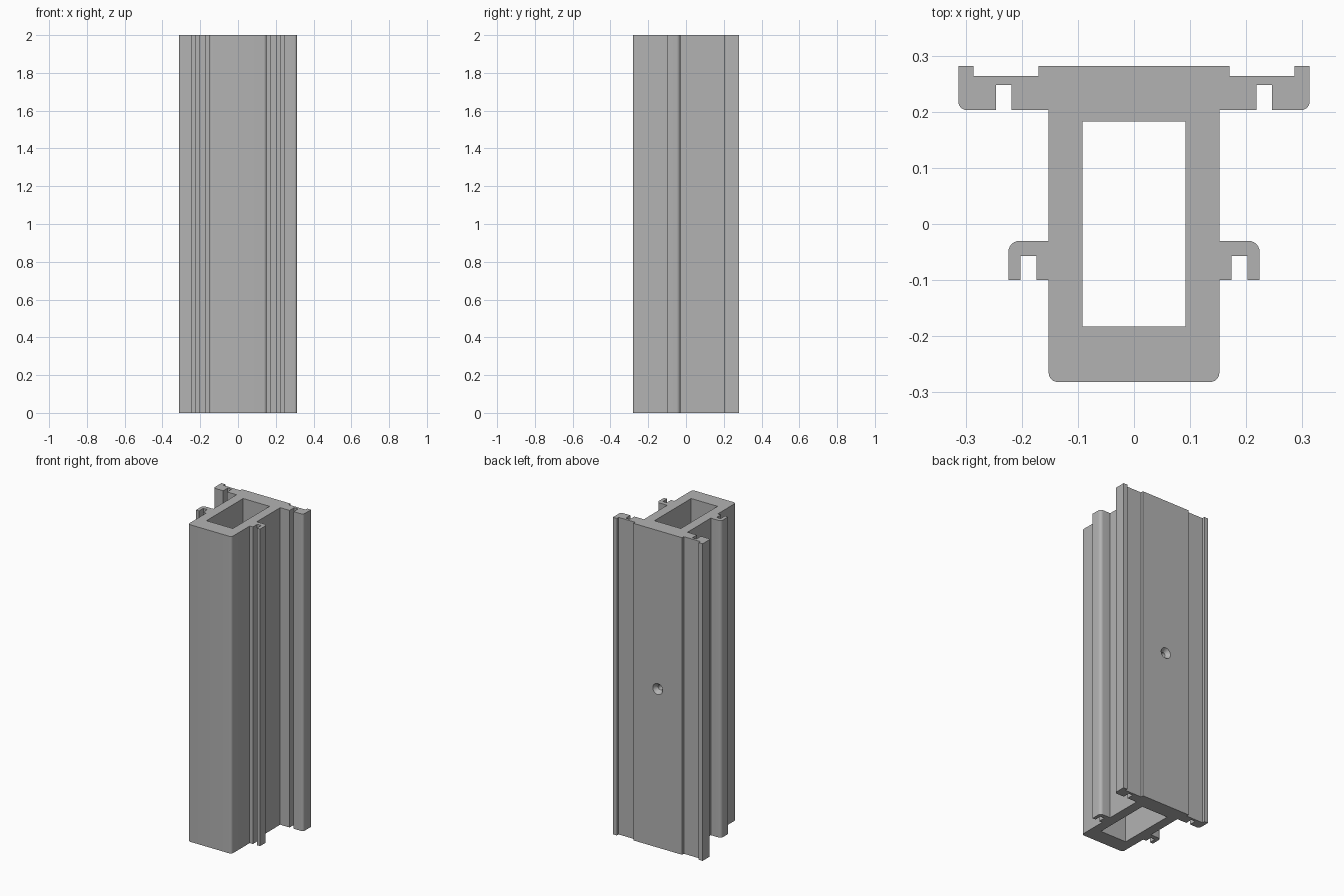
import bpy, bmesh, math
from mathutils import Vector

cube = bpy.data.objects.get("Cube")
if cube:
    bpy.data.objects.remove(cube, do_unlink=True)

HEIGHT = 2.0

grey = bpy.data.materials.new("plain grey")
grey.use_nodes = True
colour = (0.45, 0.45, 0.45, 1)
grey.diffuse_color = colour
grey.node_tree.nodes["Principled BSDF"].inputs["Base Color"].default_value = colour


def rounded(points, steps=6):
    """Replace each (x, y, radius) corner by an arc."""
    out = []
    for i, (x, y, r) in enumerate(points):
        p = Vector((x, y))
        if r == 0:
            out.append(p)
            continue
        a = (Vector(points[i - 1][:2]) - p).normalized()
        b = (Vector(points[(i + 1) % len(points)][:2]) - p).normalized()
        centre = p + (a + b) * r
        for k in range(steps + 1):
            t = k / steps * math.pi / 2
            out.append(centre - b * r * math.cos(t) - a * r * math.sin(t))
    return out


def rectangle(hx, hy, r=0):
    return rounded([(hx, hy, r), (hx, -hy, r), (-hx, -hy, r), (-hx, hy, r)])


def extruded_ring(name, outer, inner):
    """Hollow extrusion between two closed outlines."""
    bm = bmesh.new()
    edges = []
    for loop in (outer, inner):
        verts = [bm.verts.new((p.x, p.y, 0)) for p in loop]
        edges += [bm.edges.new((v, verts[i - 1])) for i, v in enumerate(verts)]
    bmesh.ops.triangle_fill(bm, edges=edges, use_beauty=True)
    base = bm.faces[:]
    top = bmesh.ops.extrude_face_region(bm, geom=base, use_keep_orig=True)["geom"]
    bmesh.ops.translate(bm, vec=(0, 0, HEIGHT),
                        verts=[g for g in top if isinstance(g, bmesh.types.BMVert)])
    bmesh.ops.recalc_face_normals(bm, faces=bm.faces)
    bmesh.ops.dissolve_limit(bm, angle_limit=0.01, verts=bm.verts, edges=bm.edges)
    mesh = bpy.data.meshes.new(name)
    bm.to_mesh(mesh)
    bm.free()
    obj = bpy.data.objects.new(name, mesh)
    mesh.materials.append(grey)
    bpy.context.collection.objects.link(obj)
    return obj


# Left half of the outer profile, from the back round to the front: x, y, corner radius
half = [
    (.17, .2815, 0), (.17, .264, 0), (.286, .264, 0), (.286, .2815, 0),
    (.313, .2815, 0), (.313, .203, .015), (.246, .203, 0), (.246, .248, 0),
    (.218, .248, 0), (.218, .203, 0), (.152, .203, 0), (.152, -.03, 0),
    (.224, -.03, .02), (.224, -.1, 0), (.202, -.1, 0), (.202, -.057, 0),
    (.174, -.057, 0), (.174, -.1, 0), (.152, -.1, 0), (.152, -.2815, .016),
]
profile = rounded(half + [(-x, y, r) for x, y, r in reversed(half)])

# Nested parts of the post
sleeve = rectangle(.14, .27, .005)
core = rectangle(.112, .242)
cavity = rectangle(.092, .183)
parts = [
    extruded_ring("outer_frame", profile, sleeve),
    extruded_ring("middle_sleeve", sleeve, core),
    extruded_ring("inner_core", core, cavity),
]


# Countersunk screw hole through the back wall
def cutter(name, r_back, r_front, y_back, y_front):
    bpy.ops.mesh.primitive_cone_add(
        vertices=32, radius1=r_back, radius2=r_front, depth=y_back - y_front,
        location=(0, (y_back + y_front) / 2, HEIGHT / 2), rotation=(math.pi / 2, 0, 0))
    obj = bpy.context.object
    obj.name = name
    obj.hide_render = True
    obj.hide_set(True)
    obj.display_type = 'WIRE'
    return obj


cutters = [cutter("countersink_cutter", .035, .016, .2825, .255),
           cutter("screw_hole_cutter", .016, .016, .3, .15)]
for part in parts:
    for c in cutters:
        mod = part.modifiers.new(c.name, 'BOOLEAN')
        mod.operation = 'DIFFERENCE'
        mod.object = c
        mod.solver = 'EXACT'

# Smooth rounded corners, crisp edges
bpy.ops.object.select_all(action='DESELECT')
for part in parts:
    part.select_set(True)
bpy.context.view_layer.objects.active = parts[0]
bpy.ops.object.shade_smooth_by_angle(angle=math.radians(30))
